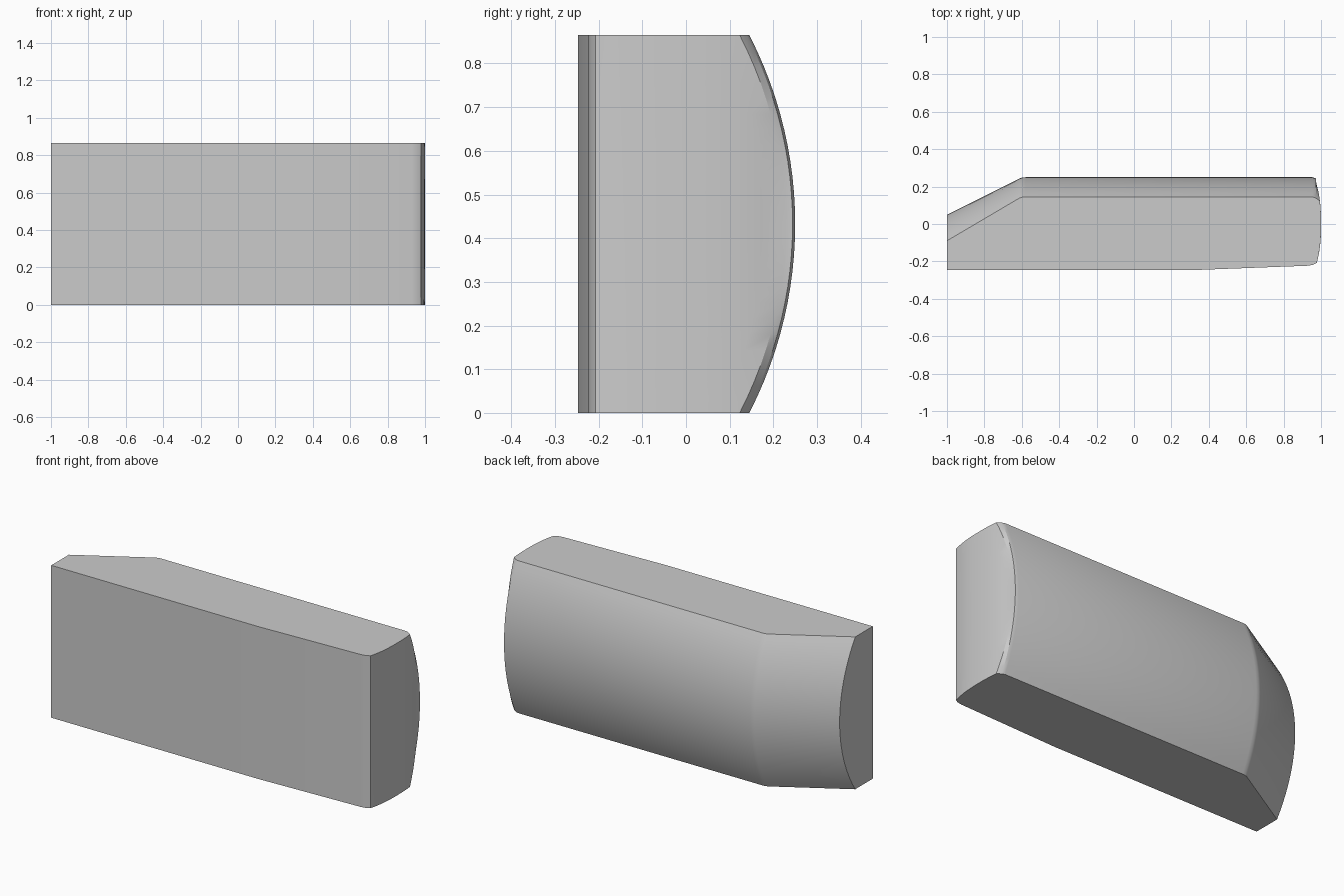
import bpy, bmesh, math

if "Cube" in bpy.data.objects:
    bpy.data.objects.remove(bpy.data.objects["Cube"])

H = 0.865          # height
R = 0.943          # radius of the bulged back
N = 24             # slices up the height


def end_x(y):
    # gently bowed right end
    return 1.0 - 0.026 * (abs(y) / 0.22) ** 2.5


def outline(z):
    # plan outline at height z; the back recedes along an arc
    d = R - math.sqrt(R * R - (z - H / 2) ** 2)
    back = 0.25 - d
    pts = [(-1, -0.247), (0.3, -0.247), (0.93, -0.223), (0.957, -0.218)]
    for i in range(9):
        y = -0.207 + (back - 0.022 + 0.207) * i / 8
        pts.append((end_x(y), y))
    pts += [(0.972, back - 0.006), (0.955, back), (-0.58, back),
            (-0.597, back - 0.001), (-0.612, back - 0.006),
            (-1, 0.05 - d * 1.33)]
    return pts


# body: stacked outlines skinned together and capped
bm = bmesh.new()
rings = [[bm.verts.new((x, y, H * k / N)) for x, y in outline(H * k / N)]
         for k in range(N + 1)]
for a, b in zip(rings, rings[1:]):
    for i in range(len(a)):
        j = (i + 1) % len(a)
        bm.faces.new((a[i], a[j], b[j], b[i]))
bm.faces.new(rings[0][::-1])
bm.faces.new(rings[-1])
bmesh.ops.recalc_face_normals(bm, faces=bm.faces)

mesh = bpy.data.meshes.new("body")
bm.to_mesh(mesh)
bm.free()
body = bpy.data.objects.new("body", mesh)
bpy.context.collection.objects.link(body)
bpy.context.view_layer.objects.active = body
body.select_set(True)
bpy.ops.object.shade_smooth_by_angle(angle=math.radians(20))
